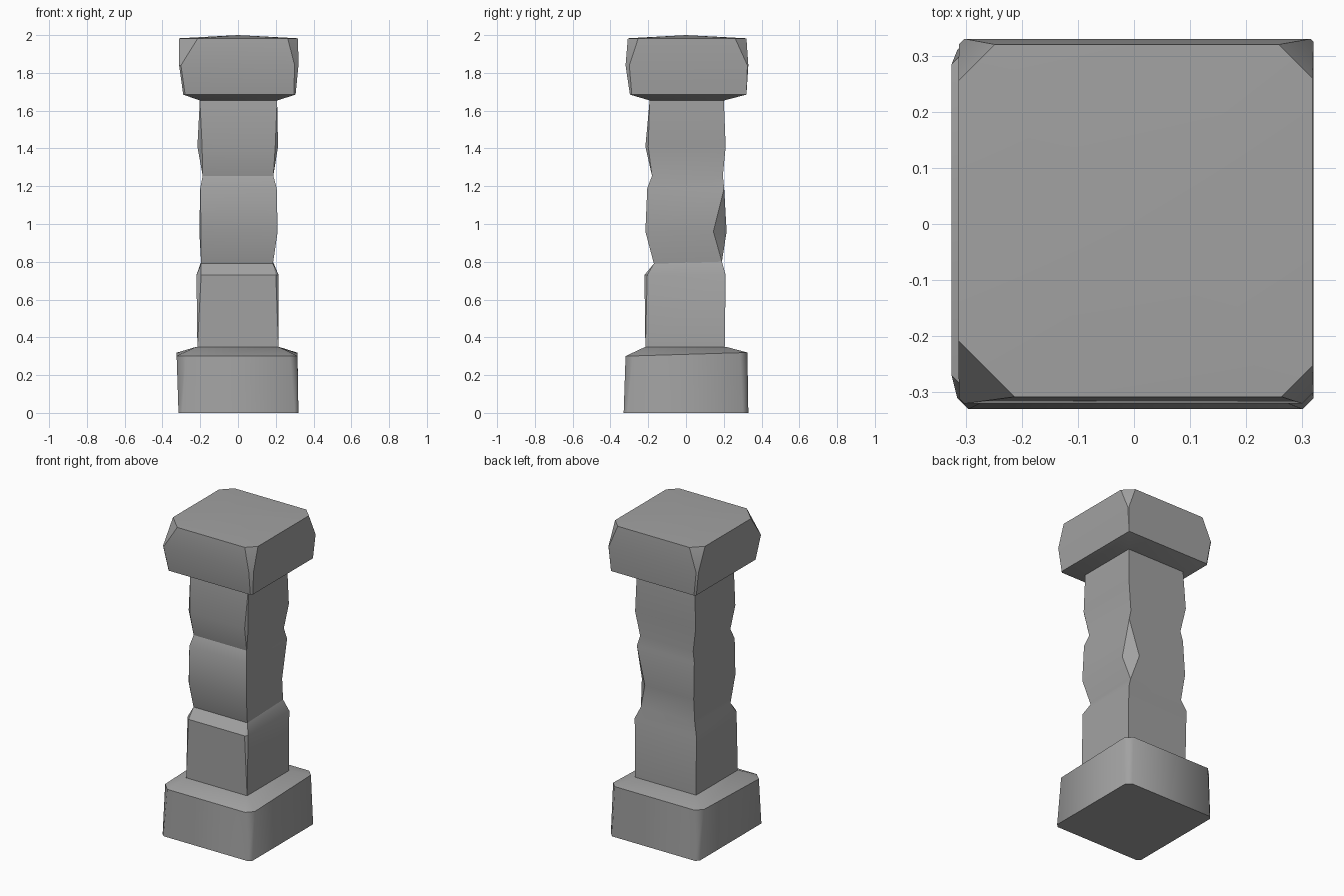
import bpy, bmesh, math

if "Cube" in bpy.data.objects:
    bpy.data.objects.remove(bpy.data.objects["Cube"], do_unlink=True)

# One stone colour for everything
stone = bpy.data.materials.new("grey_stone")
stone.use_nodes = True
colour = (0.36, 0.36, 0.36, 1.0)
stone.diffuse_color = colour
bsdf = stone.node_tree.nodes["Principled BSDF"]
bsdf.inputs["Base Color"].default_value = colour
bsdf.inputs["Roughness"].default_value = 0.9


def ring(z, left, right, front, back, cuts=(0, 0, 0, 0), tilt=0):
    """Rectangle with each corner cut off; cuts run anticlockwise from front left."""
    a, b, c, d = cuts
    outline = [(left, front + a), (left + a, front),
               (right - b, front), (right, front + b),
               (right, back - c), (right - c, back),
               (left + d, back), (left, back - d)]
    return [(x, y, z + tilt * y) for x, y in outline]


def loft(name, rings, smooth_angle, peak=None):
    """Skin a stack of rings, closing the ends flat or with a shallow peak."""
    bm = bmesh.new()
    loops = [[bm.verts.new(p) for p in r] for r in rings]
    n = len(loops[0])
    for low, high in zip(loops, loops[1:]):
        for i in range(n):
            j = (i + 1) % n
            bm.faces.new((low[i], low[j], high[j], high[i]))
    bm.faces.new(loops[0][::-1])
    top = loops[-1]
    if peak is None:
        bm.faces.new(top)
    else:
        tip = bm.verts.new((0, 0, peak))
        for i in range(n):
            bm.faces.new((top[i], top[(i + 1) % n], tip))
    bmesh.ops.remove_doubles(bm, verts=bm.verts, dist=0.0005)
    bmesh.ops.recalc_face_normals(bm, faces=bm.faces)
    mesh = bpy.data.meshes.new(name)
    bm.to_mesh(mesh)
    bm.free()
    mesh.materials.append(stone)
    obj = bpy.data.objects.new(name, mesh)
    bpy.context.collection.objects.link(obj)
    bpy.ops.object.select_all(action="DESELECT")
    obj.select_set(True)
    bpy.context.view_layer.objects.active = obj
    bpy.ops.object.shade_smooth_by_angle(angle=math.radians(smooth_angle))


# Plinth with softened corners and a sloping shoulder
loft("plinth", [
    ring(0, -0.315, 0.32, -0.33, 0.33, (0.02, 0.02, 0.03, 0.02)),
    ring(0.31, -0.325, 0.315, -0.32, 0.325, (0.05, 0.04, 0.04, 0.04), 0.03),
    ring(0.35, -0.22, 0.215, -0.215, 0.21),
], 50)

# Worn shaft, pinched in at two joints, with a chipped back corner
loft("shaft", [
    ring(0.34, -0.215, 0.215, -0.215, 0.205),
    ring(0.73, -0.22, 0.215, -0.22, 0.21, (0.025, 0.015, 0, 0)),
    ring(0.795, -0.195, 0.185, -0.17, 0.19, tilt=0.03),
    ring(0.96, -0.205, 0.21, -0.215, 0.215, (0.01, 0, 0.07, 0)),
    ring(1.19, -0.2, 0.205, -0.205, 0.202),
    ring(1.255, -0.187, 0.187, -0.18, 0.195),
    ring(1.41, -0.215, 0.212, -0.215, 0.21, (0.025, 0.015, 0, 0)),
    ring(1.66, -0.202, 0.207, -0.192, 0.2),
], 30)

# Capital, bulging in the middle, with chipped upper corners
loft("capital", [
    ring(1.655, -0.205, 0.21, -0.195, 0.205),
    ring(1.685, -0.29, 0.305, -0.297, 0.32, (0.01, 0.01, 0, 0.01)),
    ring(1.84, -0.312, 0.32, -0.32, 0.33, (0.01, 0.02, 0.005, 0.01)),
    ring(1.983, -0.313, 0.318, -0.308, 0.32, (0.1, 0.055, 0.06, 0.065)),
], 30, peak=2.0)
